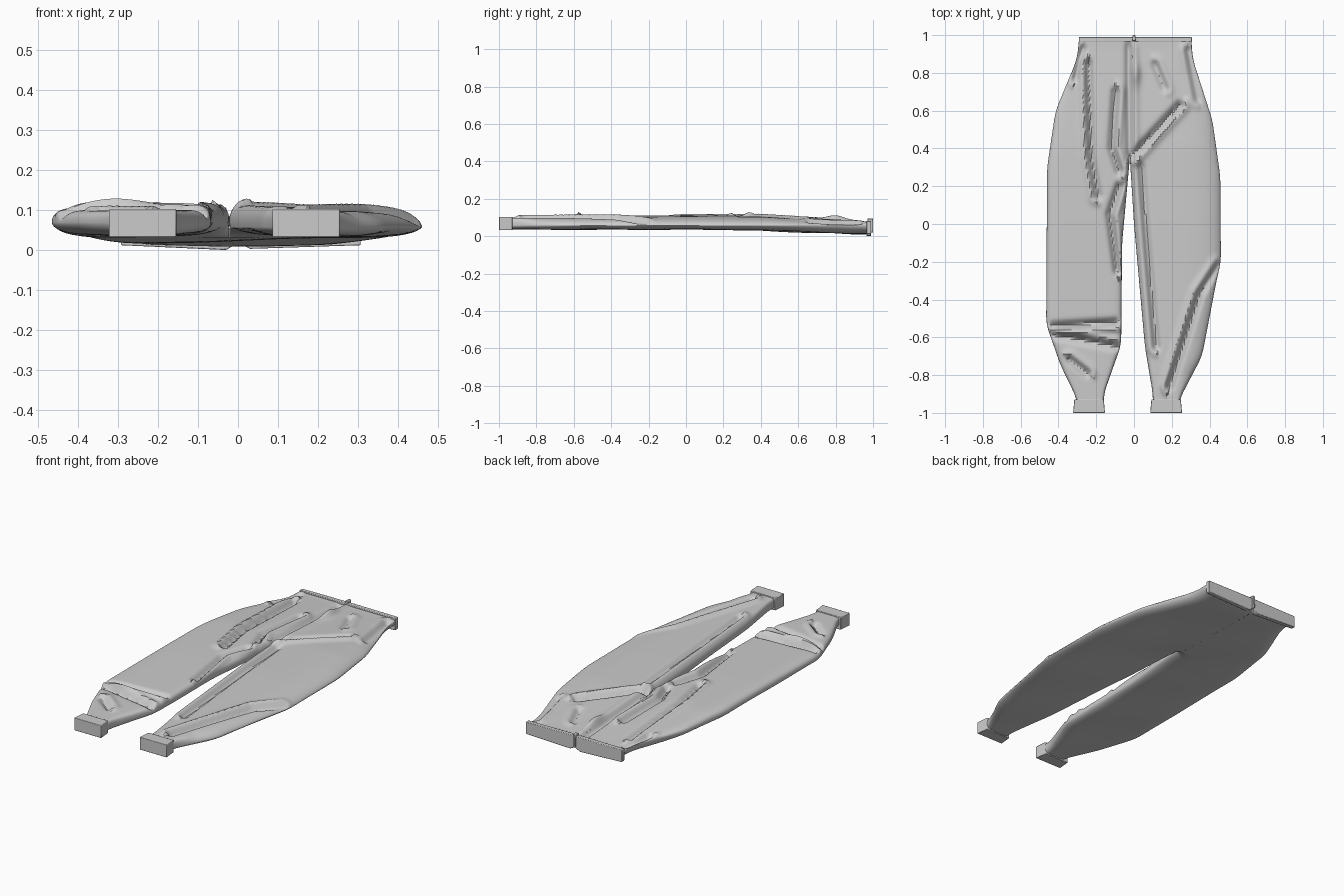
import bpy, bmesh, math

if "Cube" in bpy.data.objects:
    bpy.data.objects.remove(bpy.data.objects["Cube"])


def lerp_table(table, y):
    if y <= table[0][0]:
        return table[0][1]
    for (a, va), (b, vb) in zip(table, table[1:]):
        if y <= b:
            return va + (vb - va) * (y - a) / (b - a)
    return table[-1][1]


def curve(table, y, r=0.04):
    return sum(lerp_table(table, y + r * k / 3) for k in range(-3, 4)) / 7


# Outlines seen from above: (y, x)
OUT_L = [(-.93, -.3), (-.75, -.388), (-.53, -.465), (.3, -.46), (.6, -.415), (.87, -.303), (.98, -.29)]
OUT_R = [(-.93, .24), (-.7, .36), (-.3, .437), (-.2, .46), (.25, .457), (.55, .415), (.87, .312), (.98, .303)]
IN_L = [(-.9, -.16), (-.64, -.068), (-.1, -.063), (.35, -.022), (.98, -.01)]
IN_R = [(-.9, .1), (-.65, .058), (0, 0), (.35, -.022), (.98, -.01)]
# Side profile: (y, z)
TOP = [(-.93, .098), (0, .107), (.4, .105), (.95, .073)]
BOTTOM = [(-.93, .036), (.2, .037), (.9, .012)]

# Fabric creases: depth and path, with a raised roll on the left of the path
CREASES = [
    (.02, [(-.03, .95), (-.025, .38)]),
    (.032, [(.24, .63), (-.01, .36)]),
    (.028, [(-.19, .15), (-.225, .35), (-.24, .85)]),
    (.026, [(-.1, .7), (-.12, .4), (-.08, .28)]),
    (.03, [(-.08, .2), (-.13, .05), (-.09, -.25)]),
    (.02, [(.12, -.65), (.08, -.2), (.04, .3)]),
    (.03, [(.19, -.86), (.35, -.37), (.45, -.22)]),
    (.032, [(-.1, -.52), (-.43, -.54)]),
    (.026, [(-.44, -.585), (-.09, -.65)]),
    (.022, [(-.34, -.72), (-.25, -.79)]),
    (.02, [(-.31, .77), (-.27, .93)]),
    (.016, [(.11, .84), (.16, .72)]),
    (.02, [(.34, .66), (.29, .92)]),
]


def signed_distance(x, y, path):
    best = 9
    for (ax, ay), (bx, by) in zip(path, path[1:]):
        dx, dy = bx - ax, by - ay
        t = min(1, max(0, ((x - ax) * dx + (y - ay) * dy) / (dx * dx + dy * dy)))
        d = math.hypot(x - ax - t * dx, y - ay - t * dy)
        if d < abs(best):
            best = math.copysign(d, dx * (y - ay) - dy * (x - ax))
    return best


def folds(x, y, width=.018):
    s = .02 * math.exp(-((x - .01) / .025) ** 2 - ((y - .8) / .06) ** 2)
    for depth, path in CREASES:
        d = signed_distance(x, y, path) / width
        if abs(d) < 5:
            s += depth * (.5 * math.exp(-(d - 2) ** 2) * (d > 0) - math.exp(-d * d))
    return max(-.036, min(.03, s))


def finish(bm, name, angle=40):
    bmesh.ops.remove_doubles(bm, verts=bm.verts, dist=.0004)
    bmesh.ops.recalc_face_normals(bm, faces=bm.faces)
    me = bpy.data.meshes.new(name)
    bm.to_mesh(me)
    bm.free()
    ob = bpy.data.objects.new(name, me)
    bpy.context.collection.objects.link(ob)
    bpy.ops.object.select_all(action='DESELECT')
    ob.select_set(True)
    bpy.context.view_layer.objects.active = ob
    bpy.ops.object.shade_smooth_by_angle(angle=math.radians(angle))
    return ob


def trouser_leg(name, outer, inner, mid, power, soft):
    """Lofted leg: a top and a bottom sheet that close along the edges."""
    bm = bmesh.new()
    rows, cols = 150, 56
    sheets = ([], [])
    for i in range(rows + 1):
        y = -.945 + 1.92 * i / rows
        xo, xi = curve(outer, y), curve(inner, y)
        zt, zb = curve(TOP, y), curve(BOTTOM, y)
        joined = min(1, max(0, (y - .33) / .04))
        tight = min(1, max(0, (abs(y) - .8) / .12))
        p, s = power + (8 - power) * tight, soft + (.3 - soft) * tight
        fade = min(1, (.99 - abs(y)) / .06)
        top, bot = [], []
        for j in range(cols + 1):
            u = -math.cos(math.pi * j / cols)
            x = xo + (xi - xo) * (u + 1) / 2
            if u < 0:
                ft = max(0, 1 - abs(u) ** p) ** s
                fb = max(0, 1 - abs(u) ** 5) ** .6
            else:
                ft = max(0, 1 - u ** 12) ** .35
                fb = max(0, 1 - u ** 6) ** .5
                ft, fb = ft + (1 - ft) * joined, fb + (1 - fb) * joined
            up = zt + folds(x, y) * fade
            low = zb + .004 * math.sin(9 * x + 5 * y) * math.sin(8 * y) * fade
            top.append(bm.verts.new((x, y, mid + (up - mid) * ft)))
            bot.append(bm.verts.new((x, y, mid + (low - mid) * fb)))
        sheets[0].append(top)
        sheets[1].append(bot)
    for sheet in sheets:
        for a, b in zip(sheet, sheet[1:]):
            for j in range(cols):
                bm.faces.new((a[j], a[j + 1], b[j + 1], b[j]))
    return finish(bm, name)


def band(name, profile, y0, y1, flare=1.0):
    """Closed band: an x-z outline pushed along y."""
    bm = bmesh.new()
    cx = sum(p[0] for p in profile) / len(profile)
    a = [bm.verts.new((x, y0, z)) for x, z in profile]
    b = [bm.verts.new((cx + (x - cx) * flare, y1, z)) for x, z in profile]
    n = len(profile)
    for i in range(n):
        bm.faces.new((a[i], a[(i + 1) % n], b[(i + 1) % n], b[i]))
    bm.faces.new(a)
    bm.faces.new(b)
    ob = finish(bm, name, 30)
    mod = ob.modifiers.new("soft_edges", 'BEVEL')
    mod.width = .003
    mod.segments = 2
    return ob


# Legs
trouser_leg("left_leg", OUT_L, IN_L, .068, 9, .4)
trouser_leg("right_leg", OUT_R, IN_R, .058, 3.2, .6)

# Ankle cuffs
for side, xm in (("left", -.238), ("right", .17)):
    band(side + "_cuff", [(xm - .078, .032), (xm + .078, .032), (xm + .078, .103), (xm - .078, .103)],
         -.928, -1.0, 1.08)

# Waistband with a pinched centre
band("waistband", [(-.292, .012), (-.03, 0), (0, .018), (.03, .003), (.306, .012),
                   (.306, .08), (.03, .082), (-.02, .082), (-.292, .08)], .965, .99)

# Fly seam end on the waistband
band("waist_seam", [(-.008, .02), (.008, .02), (.01, .094), (-.01, .094)], .97, 1.0, .7)
